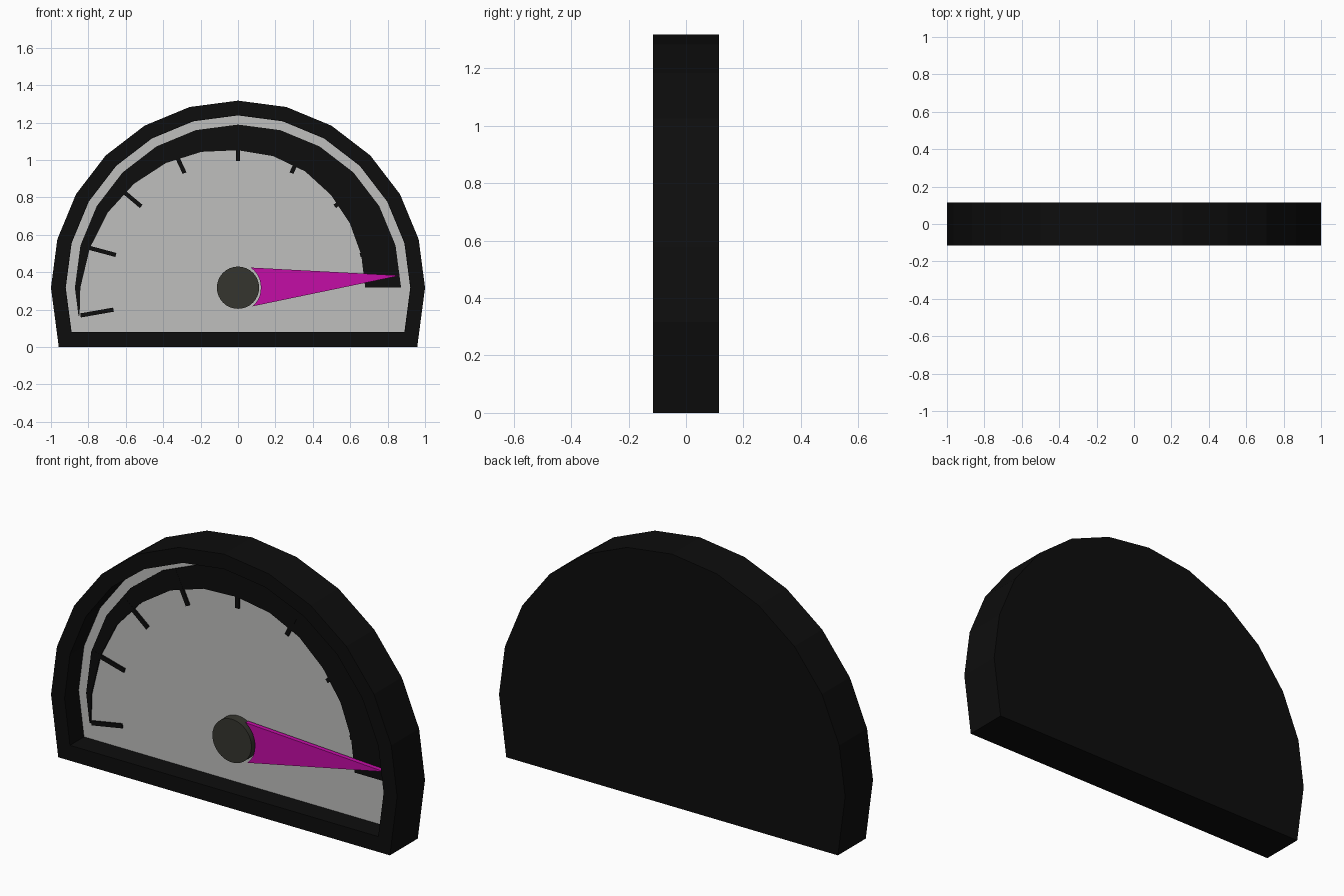
import bpy, bmesh, math

if "Cube" in bpy.data.objects:
    bpy.data.objects.remove(bpy.data.objects["Cube"])

CZ = 0.317          # height of the dial centre
FRONT, BACK, DIAL_Y = -0.115, 0.115, 0.0


def material(name, rgb):
    m = bpy.data.materials.new(name)
    m.diffuse_color = (*rgb, 1)
    m.use_nodes = True
    m.node_tree.nodes["Principled BSDF"].inputs["Base Color"].default_value = m.diffuse_color
    return m


BLACK = material("black", (0.004, 0.004, 0.004))
GREY = material("light grey", (0.52, 0.52, 0.51))
MAGENTA = material("magenta", (0.55, 0.004, 0.38))
HUB = material("dark olive grey", (0.036, 0.036, 0.028))


def polar(r, deg):
    a = math.radians(deg)
    return (r * math.cos(a), CZ + r * math.sin(a))


def half_round(r, base):
    """24-sided arc, cut off flat at the base height."""
    arc = [polar(r, a) for a in range(0, 181, 15)]
    x = r - 0.1317 * (CZ - base)
    return [(x, base)] + arc + [(-x, base)]


def finish(bm, name, mat):
    bmesh.ops.recalc_face_normals(bm, faces=bm.faces)
    me = bpy.data.meshes.new(name)
    bm.to_mesh(me)
    bm.free()
    me.materials.append(mat)
    ob = bpy.data.objects.new(name, me)
    bpy.context.collection.objects.link(ob)
    return ob


def loop(bm, pts, y):
    return [bm.verts.new((x, y, z)) for x, z in pts]


def bridge(bm, a, b, closed=True):
    n = len(a)
    for i in range(n if closed else n - 1):
        j = (i + 1) % n
        bm.faces.new((a[i], a[j], b[j], b[i]))


def plate(name, pts, y0, y1, mat):
    """Flat outline extruded from y0 to y1."""
    bm = bmesh.new()
    a, b = loop(bm, pts, y0), loop(bm, pts, y1)
    bm.faces.new(a)
    bm.faces.new(b)
    bridge(bm, a, b)
    return finish(bm, name, mat)


# casing: solid back, raised rim, recessed floor
bm = bmesh.new()
outer, inner = half_round(1.0, 0.0), half_round(0.922, 0.08)
rings = [loop(bm, outer, BACK), loop(bm, outer, FRONT),
         loop(bm, inner, FRONT), loop(bm, inner, DIAL_Y + 0.004)]
for a, b in zip(rings, rings[1:]):
    bridge(bm, a, b)
bm.faces.new(rings[0])
bm.faces.new(rings[-1])
finish(bm, "casing", BLACK)

# dial face
plate("dial_face", half_round(0.921, 0.081), DIAL_Y + 0.003, DIAL_Y, GREY)

# tapering scale band, thick on the right and pointed on the left
angles = list(range(0, 181, 15)) + [190]
inner_r = [0.68, 0.682, 0.69, 0.702, 0.718, 0.728, 0.735,
           0.752, 0.77, 0.786, 0.804, 0.82, 0.843, 0.86]
bm = bmesh.new()
out = [polar(0.872 if a < 190 else 0.866, a) for a in angles]
inn = [polar(r, a) for r, a in zip(inner_r, angles)]
fo, fi = loop(bm, out, DIAL_Y - 0.008), loop(bm, inn, DIAL_Y - 0.008)
bo, bi = loop(bm, out, DIAL_Y), loop(bm, inn, DIAL_Y)
for a, b in ((fo, fi), (fi, bi), (bi, bo), (bo, fo)):
    bridge(bm, a, b, closed=False)
for k in (0, -1):
    bm.faces.new((fo[k], fi[k], bi[k], bo[k]))
finish(bm, "scale_band", BLACK)

# tick marks every 25 degrees
for i, deg in enumerate(range(15, 191, 25)):
    t = math.radians(deg)
    dx, dz = -0.011 * math.sin(t), 0.011 * math.cos(t)
    (x0, z0), (x1, z1) = polar(0.676, deg), polar(0.855, deg)
    plate(f"tick_{i + 1}", [(x0 - dx, z0 - dz), (x1 - dx, z1 - dz),
                            (x1 + dx, z1 + dz), (x0 + dx, z0 + dz)],
          DIAL_Y - 0.009, DIAL_Y, BLACK)

# needle with a hollow curved root around the hub
root = [polar(0.122 + 0.005 * abs(a) / 60, a) for a in range(-52, 64, 10)]
plate("needle", root + [(0.868, 0.382)], -0.035, -0.012, MAGENTA)

# hub
bm = bmesh.new()
pts = [polar(0.113, a * 360 / 32) for a in range(32)]
a, b = loop(bm, pts, -0.05), loop(bm, pts, DIAL_Y)
bm.faces.new(a)
bm.faces.new(b)
bridge(bm, a, b)
hub = finish(bm, "hub", HUB)
bpy.context.view_layer.objects.active = hub
hub.select_set(True)
bpy.ops.object.shade_smooth_by_angle(angle=math.radians(30))
